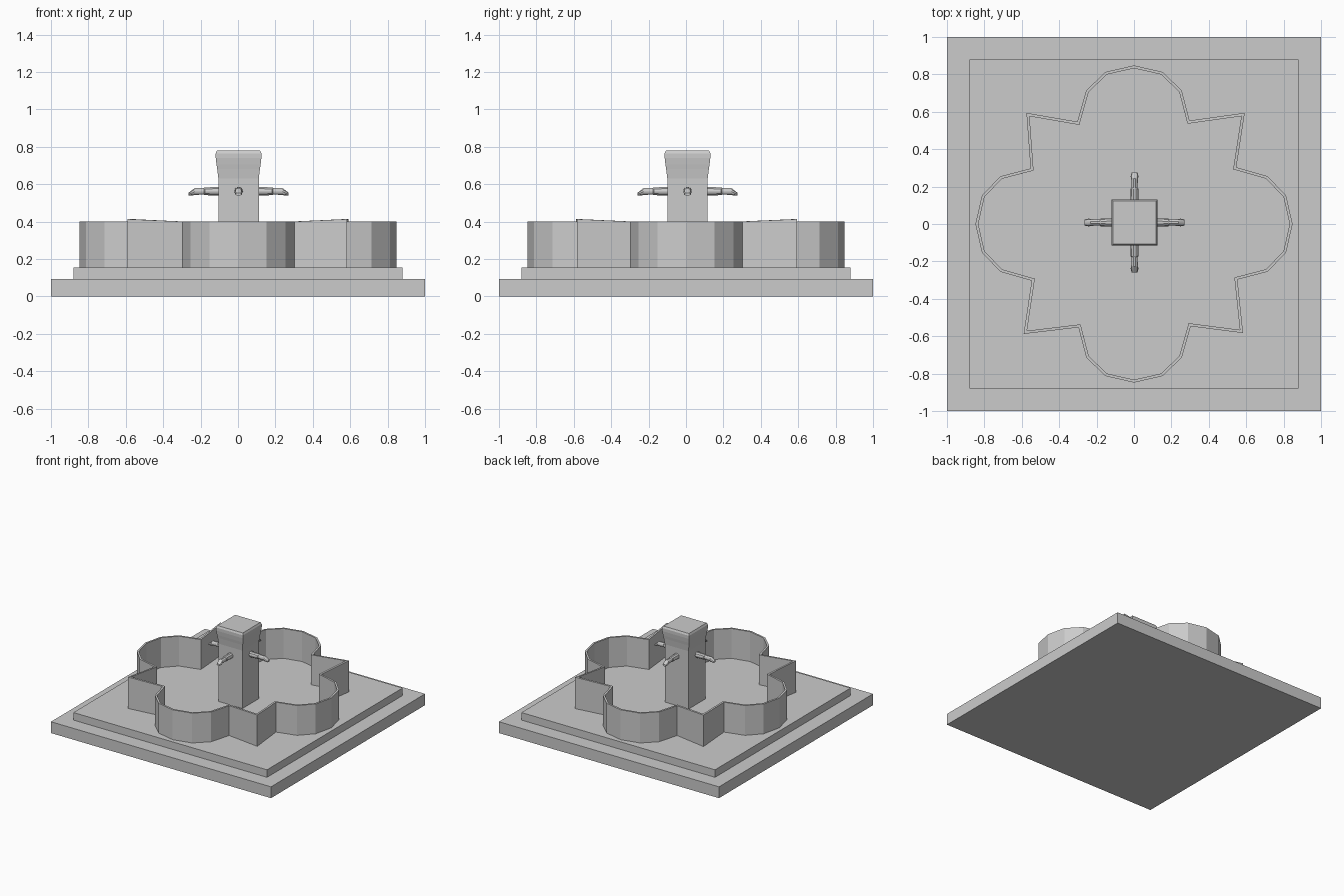
import bpy, bmesh, math
from mathutils import Vector, Matrix

if "Cube" in bpy.data.objects:
    bpy.data.objects.remove(bpy.data.objects["Cube"])


def make_object(name, bm):
    bmesh.ops.recalc_face_normals(bm, faces=bm.faces)
    mesh = bpy.data.meshes.new(name)
    bm.to_mesh(mesh)
    bm.free()
    obj = bpy.data.objects.new(name, mesh)
    bpy.context.collection.objects.link(obj)
    return obj


def loft(name, rings):
    """Skin a stack of equal-length point rings and cap both ends."""
    bm = bmesh.new()
    loops = [[bm.verts.new(p) for p in ring] for ring in rings]
    n = len(loops[0])
    for a, b in zip(loops, loops[1:]):
        for i in range(n):
            j = (i + 1) % n
            bm.faces.new((a[i], a[j], b[j], b[i]))
    bm.faces.new(loops[0][::-1])
    bm.faces.new(loops[-1])
    return make_object(name, bm)


def square(h, z, cx=0.0, cy=0.0):
    return [(cx + sx * h, cy + sy * h, z)
            for sx, sy in ((-1, -1), (1, -1), (1, 1), (-1, 1))]


# Stepped square plinth
loft("lower_step", [square(1.0, 0), square(1.0, 0.093)])
loft("upper_step", [square(0.88, 0.093), square(0.88, 0.155)])

# Basin wall: four rounded lobes joined by four pointed corners
lobe = [(0.553, -0.297), (0.715, -0.255), (0.813, -0.152), (0.848, 0),
        (0.813, 0.152), (0.715, 0.255), (0.547, 0.303)]
corners = [(0.592, 0.594), (-0.575, 0.594), (-0.590, -0.588), (0.583, -0.583)]
outline = []
for k in range(4):
    turn = Matrix.Rotation(k * math.pi / 2, 2)
    for p in lobe:
        q = turn @ Vector(p)
        outline.append((q.x, q.y, 0.40))
    outline.append((*corners[k], 0.413))
bm = bmesh.new()
low = [bm.verts.new((x, y, 0.15)) for x, y, z in outline]
high = [bm.verts.new(p) for p in outline]
for i in range(len(outline)):
    j = (i + 1) % len(outline)
    bm.faces.new((low[i], low[j], high[j], high[i]))
mesh = bpy.data.meshes.new("basin_wall")
bm.to_mesh(mesh)
bm.free()
wall = bpy.data.objects.new("basin_wall", mesh)
bpy.context.collection.objects.link(wall)
solid = wall.modifiers.new("thickness", 'SOLIDIFY')
solid.thickness = 0.015
solid.offset = -1
solid.use_even_offset = True

# Central square column with a flared cap
CX, CY = 0.003, 0.008
profile = [(0.108, 0.15), (0.108, 0.60), (0.108, 0.63), (0.114, 0.68),
           (0.118, 0.705), (0.122, 0.74), (0.122, 0.765), (0.115, 0.78)]
loft("column", [square(h, z, CX, CY) for h, z in profile])

# Four water spouts, drooping at the tip: (distance, height, half width, half height)
spout = [(0.09, 0.562, 0.023, 0.024), (0.18, 0.562, 0.021, 0.022),
         (0.185, 0.562, 0.016, 0.019), (0.235, 0.561, 0.018, 0.019),
         (0.245, 0.555, 0.021, 0.017), (0.268, 0.546, 0.016, 0.008)]
for k, side in enumerate(("right", "back", "left", "front")):
    rings = [[(d, w * math.cos(a), z + h * math.sin(a))
              for a in (i * math.tau / 10 for i in range(10))]
             for d, z, w, h in spout]
    obj = loft("spout_" + side, rings)
    obj.data.transform(Matrix.Translation((CX, CY, 0)) @
                       Matrix.Rotation(k * math.pi / 2, 4, 'Z'))
